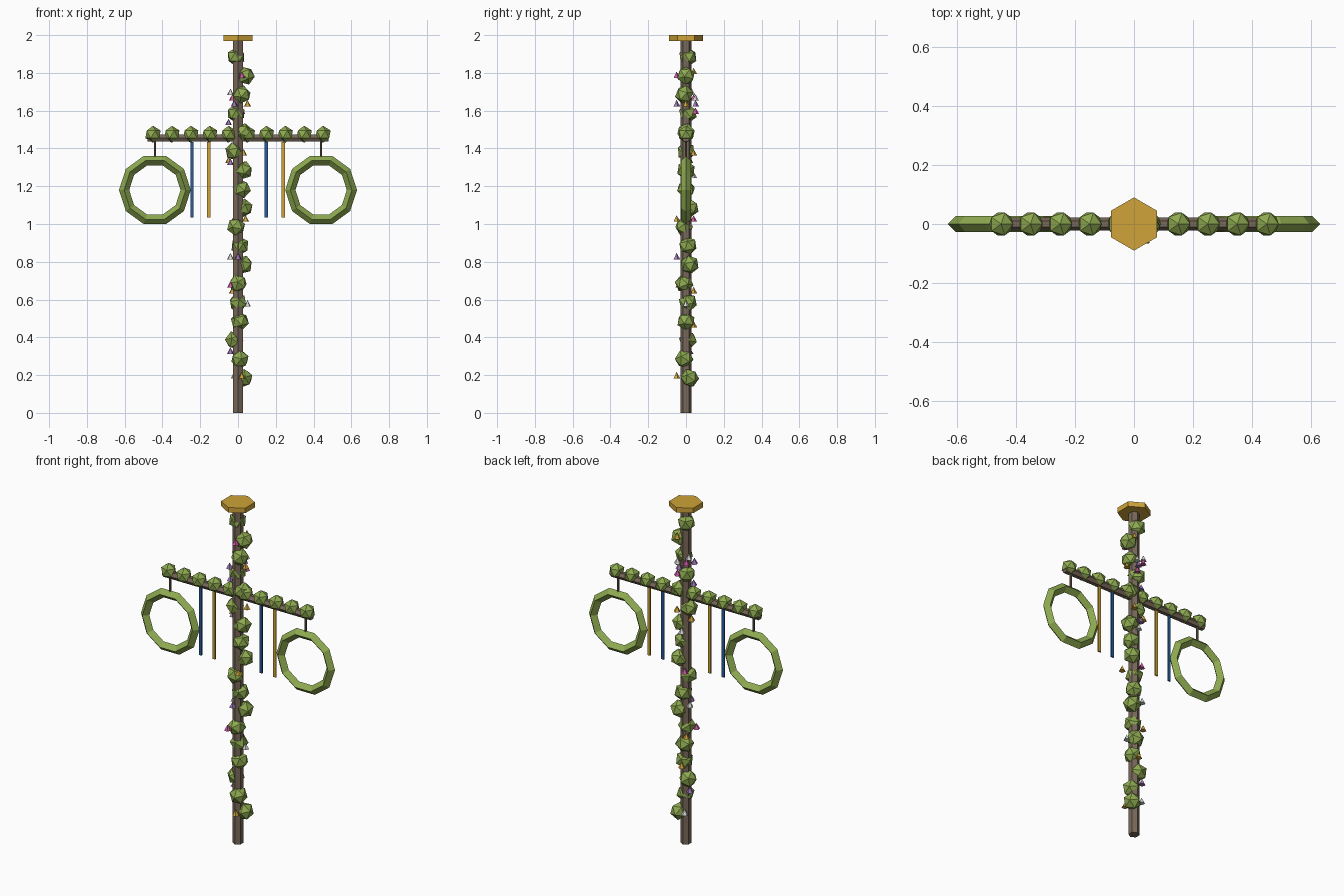
import bpy
import math
import random

random.seed(4)
cube = bpy.data.objects.get("Cube")
if cube:
    bpy.data.objects.remove(cube, do_unlink=True)


def material(name, rgb):
    mat = bpy.data.materials.new(name)
    mat.use_nodes = True
    mat.diffuse_color = (*rgb, 1)
    mat.node_tree.nodes["Principled BSDF"].inputs["Base Color"].default_value = (*rgb, 1)
    return mat


WOOD = material("weathered wood", (0.19, 0.14, 0.10))
LEAF = material("leaf green", (0.27, 0.40, 0.08))
GOLD = material("gold", (0.62, 0.37, 0.04))
BLUE = material("ribbon blue", (0.02, 0.10, 0.32))
PINK = material("petal pink", (0.62, 0.10, 0.38))
PURPLE = material("petal purple", (0.34, 0.18, 0.48))
WHITE = material("petal white", (0.70, 0.70, 0.68))


def finish(name, mat):
    obj = bpy.context.object
    obj.name = name
    obj.data.materials.append(mat)
    return obj


def rod(name, mat, radius, length, location, rotation=(0, 0, 0)):
    bpy.ops.mesh.primitive_cylinder_add(vertices=6, radius=radius, depth=length,
                                        location=location, rotation=rotation)
    return finish(name, mat)


def leaf_ball(name, radius, location, rotation=(0, 0, 0)):
    bpy.ops.mesh.primitive_ico_sphere_add(subdivisions=1, radius=radius,
                                          location=location, rotation=rotation)
    return finish(name, LEAF)


# Pole, cap and crossbar
rod("pole", WOOD, 0.03, 1.98, (0, 0, 0.99))
rod("cap", GOLD, 0.09, 0.03, (0, 0, 1.985))
rod("crossbar", WOOD, 0.022, 0.96, (0, 0, 1.455), (0, math.pi / 2, 0))

# Wreath rings on short hangers
for side, sign in (("left", 1), ("right", -1)):
    x = 0.44 * sign
    rod(side + "_hanger", WOOD, 0.006, 0.1, (x, 0, 1.4))
    bpy.ops.mesh.primitive_torus_add(major_segments=10, minor_segments=4,
                                     major_radius=0.163, minor_radius=0.027,
                                     location=(x, 0, 1.18),
                                     rotation=(math.pi / 2, 0, 0))
    finish(side + "_wreath", LEAF)

# Hanging ribbons
for x, mat in ((-0.243, BLUE), (-0.155, GOLD), (0.15, BLUE), (0.24, GOLD)):
    bpy.ops.mesh.primitive_cube_add(size=1, location=(x, 0, 1.235))
    ribbon = finish("ribbon", mat)
    ribbon.scale = (0.017, 0.008, 0.4)

# Garland along the crossbar
for i in range(10):
    leaf_ball("crossbar_leaves", 0.045, (-0.45 + 0.1 * i, 0, 1.475))

# Garland up the pole, sideways offsets in hundredths from the bottom
OFFSETS = ((3, 2), (1, -1), (-2, 1), (1, 0), (0, 1), (0, -1), (3, 2), (1, 1), (-1, -1),
           (3, 2), (2, 0), (3, 0), (-2, 0), (3, 0), (-1, 1), (2, -1), (4, 0), (-1, 1))
for i, (x, y) in enumerate(OFFSETS):
    turn = [random.uniform(-0.4, 0.4), random.uniform(-0.4, 0.4), random.uniform(0, 6)]
    leaf_ball("pole_leaves", 0.05, (x / 100, y / 100, 0.185 + 0.1 * i), turn)

# Small cone flowers, positions in hundredths
FLOWERS = (
    (PINK, ((2, -5, 179), (-4, -4, 68), (2, 5, 160), (-3, 4, 167), (-2, 4, 103), (4, 2, 78))),
    (PURPLE, ((-2, -5, 164), (1, 5, 164), (-5, 0, 154), (-4, 1, 133), (0, -5, 83), (-4, 2, 33))),
    (GOLD, ((3, 4, 181), (5, 0, 164), (-5, 2, 134), (3, 4, 138), (4, -5, 103),
            (-3, 4, 65), (0, 4, 47), (2, -5, 20))),
    (WHITE, ((-4, 3, 170), (2, 5, 167), (0, 4, 126), (-4, 2, 83), (5, 0, 58), (-2, 4, 20))),
)
for mat, spots in FLOWERS:
    for x, y, z in spots:
        bpy.ops.mesh.primitive_cone_add(vertices=5, radius1=0.019, depth=0.034,
                                        location=(x / 100, y / 100, z / 100))
        finish("flower", mat)
